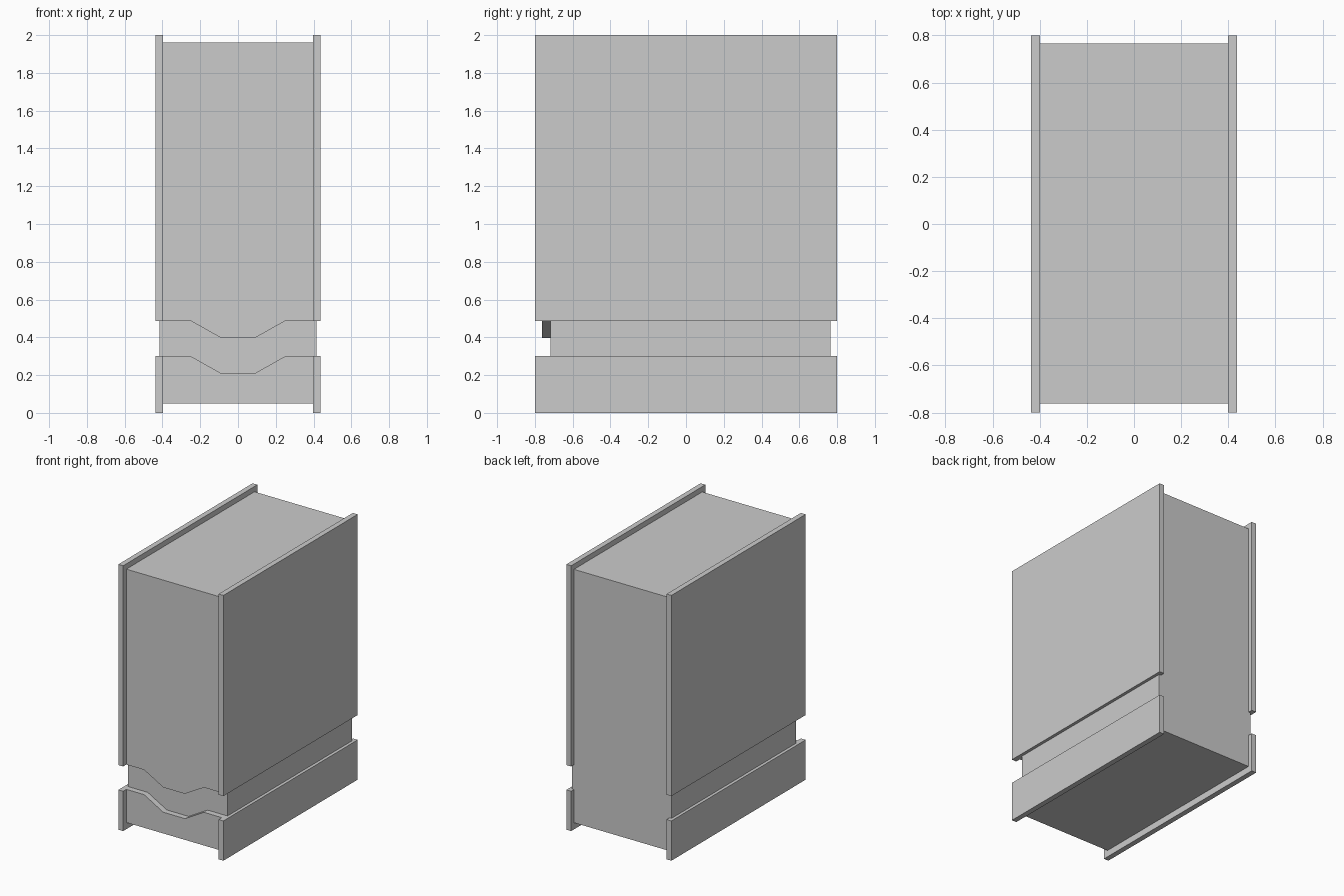
import bpy, bmesh

if "Cube" in bpy.data.objects:
    bpy.data.objects.remove(bpy.data.objects["Cube"])


def prism(name, profile, y0, y1):
    """Extrude an x/z outline from y0 to y1."""
    bm = bmesh.new()
    face = bm.faces.new([bm.verts.new((x, y0, z)) for x, z in profile])
    moved = bmesh.ops.extrude_face_region(bm, geom=[face])["geom"]
    verts = [v for v in moved if isinstance(v, bmesh.types.BMVert)]
    bmesh.ops.translate(bm, verts=verts, vec=(0, y1 - y0, 0))
    bmesh.ops.recalc_face_normals(bm, faces=bm.faces)
    mesh = bpy.data.meshes.new(name)
    bm.to_mesh(mesh)
    bm.free()
    obj = bpy.data.objects.new(name, mesh)
    bpy.context.collection.objects.link(obj)
    return obj


def box(name, x0, x1, y0, y1, z0, z1):
    return prism(name, [(x0, z0), (x1, z0), (x1, z1), (x0, z1)], y0, y1)


FRONT, RECESS, BACK = -0.762, -0.718, 0.766
BOTTOM, TOP = 0.05, 1.96

# Cabinet core, exposed in the recessed band
box("cabinet_core", -0.415, 0.415, RECESS, BACK, BOTTOM, TOP)

# Side panels, split by the band and mirrored to the left
for name, z0, z1 in (("lower_side_panels", 0, 0.30), ("upper_side_panels", 0.487, 2)):
    panel = box(name, 0.398, 0.438, -0.8, 0.8, z0, z1)
    panel.modifiers.new("mirror", 'MIRROR')


# Front plates with a dipped edge along the band
def dipped_edge(z):
    return [(-0.4, z), (-0.25, z), (-0.09, z - 0.09),
            (0.09, z - 0.09), (0.25, z), (0.4, z)]


prism("upper_front_plate", dipped_edge(0.487) + [(0.4, TOP), (-0.4, TOP)], FRONT, RECESS)
prism("lower_front_plate", dipped_edge(0.30) + [(0.4, BOTTOM), (-0.4, BOTTOM)], FRONT, RECESS)
